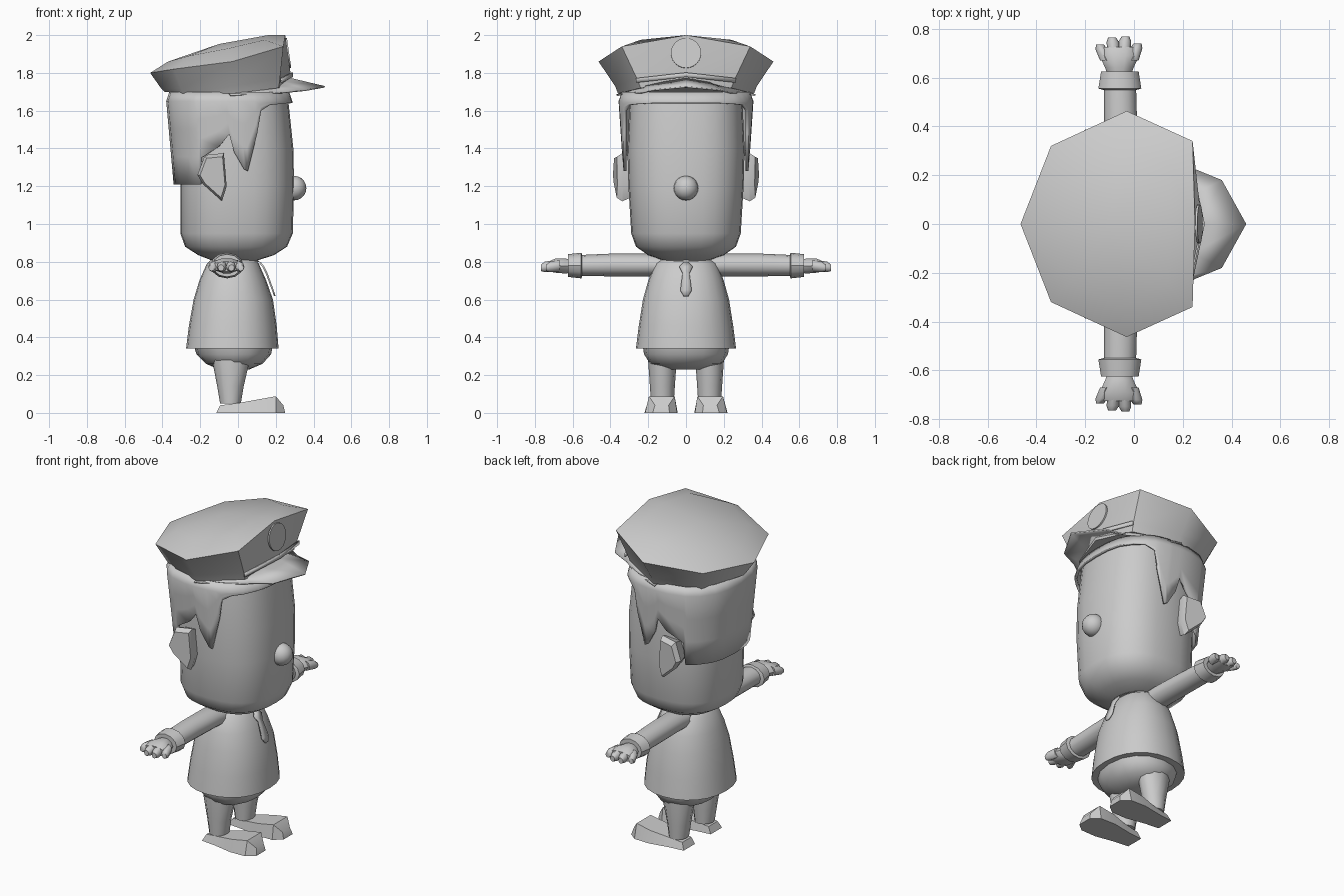
import bpy, bmesh, math
from mathutils import Vector

if "Cube" in bpy.data.objects:
    bpy.data.objects.remove(bpy.data.objects["Cube"])

grey = bpy.data.materials.new("plain_grey")
grey.diffuse_color = (0.6, 0.6, 0.6, 1)
grey.use_nodes = True
grey.node_tree.nodes["Principled BSDF"].inputs["Base Color"].default_value = grey.diffuse_color


def finish(name, bm, angle=35):
    bmesh.ops.recalc_face_normals(bm, faces=bm.faces)
    me = bpy.data.meshes.new(name)
    bm.to_mesh(me)
    bm.free()
    me.materials.append(grey)
    ob = bpy.data.objects.new(name, me)
    bpy.context.collection.objects.link(ob)
    bpy.ops.object.select_all(action='DESELECT')
    ob.select_set(True)
    bpy.context.view_layer.objects.active = ob
    bpy.ops.object.shade_smooth_by_angle(angle=math.radians(angle))
    return ob


def loft(name, rings, angle=35, tip=None):
    """Skin closed rings of points, capping both ends (or closing on a tip)."""
    bm = bmesh.new()
    vs = [[bm.verts.new(p) for p in r] for r in rings]
    n = len(vs[0])
    for a, b in zip(vs, vs[1:]):
        for i in range(n):
            j = (i + 1) % n
            bm.faces.new((a[i], a[j], b[j], b[i]))
    bm.faces.new(vs[0])
    if tip:
        t = bm.verts.new(tip)
        for i in range(n):
            bm.faces.new((vs[-1][i], vs[-1][(i + 1) % n], t))
    else:
        bm.faces.new(vs[-1])
    return finish(name, bm, angle)


def oval(x0, x1, ry, z, n=24, p=2.0, cy=0):
    """Horizontal rounded section from x0 to x1, half width ry."""
    pts = []
    for i in range(n):
        a = 2 * math.pi * i / n
        c, s = math.cos(a), math.sin(a)
        c = math.copysign(abs(c) ** (2 / p), c)
        s = math.copysign(abs(s) ** (2 / p), s)
        pts.append(((x0 + x1) / 2 + (x1 - x0) / 2 * c, cy + ry * s, z))
    return pts


def hoop(cx, y, cz, rx, rz, n=12):
    """Section across an arm, facing along y."""
    return [(cx + rx * math.cos(2 * math.pi * i / n), y,
             cz + rz * math.sin(2 * math.pi * i / n)) for i in range(n)]


def mirrored(half):
    """Complete a front-to-back half ring across y = 0."""
    return half + [(x, -y, z) for x, y, z in reversed(half[1:-1])]


# head
loft("head", [oval(a, b, r, z, 28, 2.5) for a, b, r, z in (
    (-.12, .08, .10, .80), (-.21, .19, .20, .835), (-.28, .26, .265, .88),
    (-.305, .29, .29, .95), (-.305, .297, .305, 1.2), (-.31, .293, .31, 1.4),
    (-.31, .27, .30, 1.62), (-.30, .26, .29, 1.70))], 50)

# nose
bm = bmesh.new()
bmesh.ops.create_uvsphere(bm, u_segments=16, v_segments=10, radius=.065)
bmesh.ops.translate(bm, verts=bm.verts, vec=(.297, 0, 1.19))
finish("nose", bm, 60)

# hair: columns from front to back, each dropping to its own hairline height
hairline = [(.29, 1.64), (.285, 1.64), (.265, 1.64), (.22, 1.635), (.17, 1.63),
            (.12, 1.60), (.09, 1.48), (.03, 1.28), (.01, 1.29), (-.04, 1.38),
            (-.06, 1.475), (-.12, 1.41), (-.22, 1.35), (-.235, 1.21),
            (-.29, 1.21), (-.345, 1.21), (-.37, 1.21), (-.38, 1.21)]


def hair_point(x, side, z):
    u = max(-1, min(1, (x + .045) / .335))
    w = (1 - abs(u) ** 2.5) ** (1 / 2.5)
    t = max(0, (1.65 - z) / .45)
    k = .95 if z > 1.66 else 1
    back = -.38 + .04 * t
    front = .288 + .017 * min(t * 2, 1)
    return ((front + back) / 2 + (front - back) / 2 * u * k,
            side * w * (.357 - .03 * t) * k, z)


bm = bmesh.new()
cols = [(x, 1, z) for x, z in hairline] + [(x, -1, z) for x, z in hairline[-2:0:-1]]
grid = []
for x, s, low in cols:
    zs = [1.70, 1.65] + [1.65 + (low - 1.65) * k / 3 for k in (1, 2, 3)]
    grid.append([bm.verts.new(hair_point(x, s, z)) for z in zs])
for a, b in zip(grid, grid[1:] + grid[:1]):
    for i in range(4):
        bm.faces.new((a[i], a[i + 1], b[i + 1], b[i]))
hair = finish("hair", bm, 45)
mod = hair.modifiers.new("thickness", 'SOLIDIFY')
mod.thickness = .015

# cap crown: band, flared rim and sloping top
band_low = mirrored([(.28, 0, 1.745), (.215, .24, 1.72), (-.03, .36, 1.69),
                     (-.29, .26, 1.69), (-.39, 0, 1.70)])
band_high = mirrored([(.278, 0, 1.80), (.222, .26, 1.77), (-.03, .375, 1.73),
                      (-.30, .272, 1.715), (-.405, 0, 1.715)])
rim = mirrored([(.25, 0, 2.0), (.24, .34, 1.94), (-.03, .463, 1.86),
                (-.34, .32, 1.82), (-.465, 0, 1.80)])
top = mirrored([(.16, 0, 2.0), (.14, .24, 1.975), (-.05, .34, 1.93),
                (-.26, .24, 1.89), (-.37, 0, 1.86)])
loft("cap_crown", [band_low, band_high, rim, top], 45, (-.1, 0, 1.953))

# cap braid: thin raised strip over the band
braid = [(x + .012, y * 1.02, z) for x, y, z in band_high if x > .1]
braid = sorted(braid, key=lambda p: p[1])
bm = bmesh.new()
lo = [bm.verts.new((x, y, z - .022)) for x, y, z in braid]
hi = [bm.verts.new((x, y, z + .002)) for x, y, z in braid]
for i in range(2):
    bm.faces.new((lo[i], lo[i + 1], hi[i + 1], hi[i]))
finish("cap_braid", bm).modifiers.new("thickness", 'SOLIDIFY').thickness = .008

# cap badge
bm = bmesh.new()
bmesh.ops.create_cone(bm, cap_ends=True, segments=24, radius1=.08, radius2=.08, depth=.009)
turn = Vector((.99, 0, .14)).to_track_quat('Z', 'Y').to_matrix()
bmesh.ops.rotate(bm, verts=bm.verts, matrix=turn)
bmesh.ops.translate(bm, verts=bm.verts, vec=(.266, 0, 1.905))
finish("cap_badge", bm)

# cap visor
outer = [(-.04, .37, 1.685), (.14, .30, 1.69), (.25, .225, 1.70), (.36, .18, 1.712), (.46, 0, 1.73)]
inner = [(-.05, .33, 1.70), (.12, .27, 1.72), (.20, .22, 1.735), (.24, .12, 1.755), (.27, 0, 1.775)]
outer += [(x, -y, z) for x, y, z in outer[-2::-1]]
inner += [(x, -y, z) for x, y, z in inner[-2::-1]]
bm = bmesh.new()
o = [bm.verts.new(p) for p in outer]
n = [bm.verts.new(p) for p in inner]
for i in range(len(o) - 1):
    bm.faces.new((o[i], o[i + 1], n[i + 1], n[i]))
finish("cap_visor", bm).modifiers.new("thickness", 'SOLIDIFY').thickness = .008

# shirt, collar and trousers seat
loft("shirt", [oval(a, b, r, z, 24, 2.2) for a, b, r, z in (
    (-.275, .215, .265, .34), (-.26, .205, .25, .46), (-.235, .185, .228, .6),
    (-.205, .15, .20, .70), (-.165, .11, .165, .79), (-.12, .07, .11, .83))], 45)
loft("collar", [oval(a, b, r, z, 16) for a, b, r, z in (
    (-.15, .115, .15, .80), (-.13, .10, .125, .815), (-.10, .07, .10, .86))], 45)
loft("trouser_seat", [oval(a, b, r, z, 16, 2.2) for a, b, r, z in (
    (-.10, .06, .09, .23), (-.17, .13, .19, .26), (-.22, .175, .222, .31),
    (-.235, .185, .23, .36))], 45)

# necktie lying on the shirt front
tie = [(.115, .012, .80), (.135, .035, .775), (.152, .018, .74), (.185, .03, .65), (.195, .012, .62)]
bm = bmesh.new()
rows = [[bm.verts.new((x + .004, s * w, z)) for s in (-1, 1)] for x, w, z in tie]
for a, b in zip(rows, rows[1:]):
    bm.faces.new((a[0], a[1], b[1], b[0]))
finish("necktie", bm).modifiers.new("thickness", 'SOLIDIFY').thickness = .009

for s, side in ((-1, "right"), (1, "left")):
    # ear: flares outward towards the back
    ear = [(-.215, 1.26), (-.175, 1.365), (-.075, 1.375), (-.06, 1.2),
           (-.085, 1.12), (-.185, 1.21)]
    loft(side + "_ear", [
        [(-.11 + (x + .11) * .8, s * .28, 1.25 + (z - 1.25) * .8) for x, z in ear],
        [(x, s * (.335 - (x + .07) * .15), z) for x, z in ear],
        [(-.12 + (x + .12) * .85, s * (.365 - (x + .07) * .15),
          1.25 + (z - 1.25) * .85) for x, z in ear]], 30)
    # sleeve and flared cuff
    loft(side + "_sleeve", [hoop(c, s * y, z, rx, rz) for c, y, z, rx, rz in (
        (-.045, .10, .775, .075, .055), (-.05, .20, .783, .072, .06),
        (-.055, .40, .783, .068, .06), (-.058, .58, .78, .066, .055))], 45)
    loft(side + "_cuff", [hoop(-.058, s * y, .78, rx, rz) for y, rx, rz in (
        (.55, .07, .06), (.555, .088, .068), (.625, .077, .06), (.625, .05, .04))], 35)
    # palm and four stubby fingers
    loft(side + "_palm", [hoop(-.06, s * y, z, rx, rz, 10) for y, z, rx, rz in (
        (.60, .775, .045, .035), (.64, .778, .058, .042), (.69, .78, .082, .04),
        (.725, .775, .075, .028))], 45)
    for i, (bx, tx, ty) in enumerate(((-.115, -.14, .735), (-.08, -.09, .765),
                                      (-.042, -.035, .768), (-.005, .015, .74))):
        loft(f"{side}_finger_{i + 1}", [
            hoop(bx, s * .67, .78, .024, .03, 8),
            hoop((bx + 2 * tx) / 3, s * (ty - .02), .773, .026, .028, 8),
            hoop(tx, s * ty, .768, .016, .017, 8)], 50)
    # leg
    loft(side + "_leg", [oval(a, b, r, z, 12, 2, s * .125) for a, b, r, z in (
        (-.095, .015, .06, .05), (-.11, .03, .066, .14), (-.135, .06, .075, .27),
        (-.14, .065, .075, .31))], 45)
    # shoe: sections from heel to toe (x, half width, sole z, top z)
    loft(side + "_shoe", [
        [(x, s * .132 - w, 0), (x, s * .132 + w, 0),
         (x + d, s * .128 + w * .8, h), (x + d, s * .128 - w * .8, h)]
        for x, w, h, d in ((-.115, .055, .04, .02), (-.02, .065, .052, .02),
                           (.10, .088, .07, 0), (.20, .085, .088, 0),
                           (.25, .045, .04, -.01))], 40)
